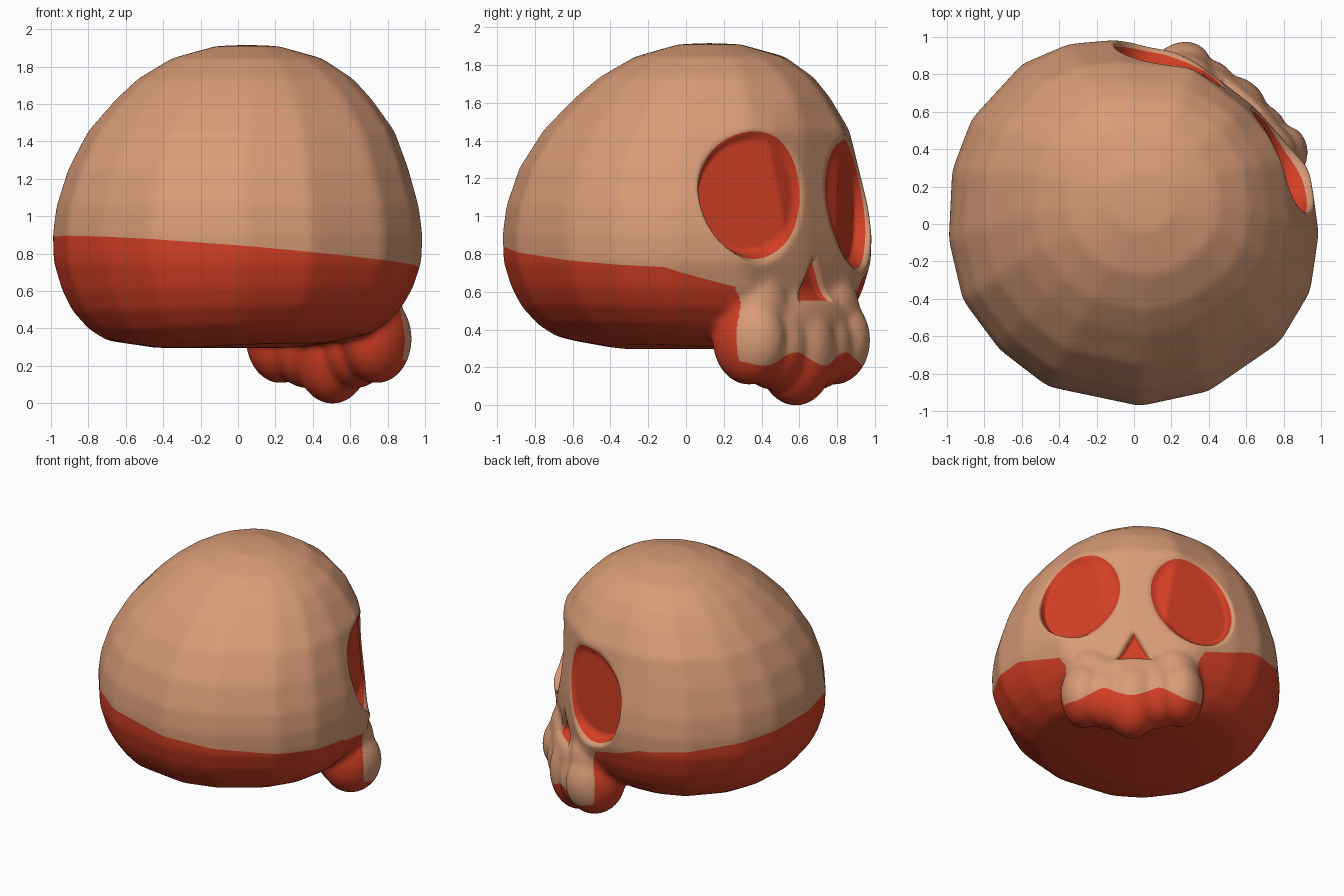
import bpy, bmesh, math
from mathutils import Matrix, Vector

if "Cube" in bpy.data.objects:
    bpy.data.objects.remove(bpy.data.objects["Cube"])

ANGLE = math.radians(49)              # direction the face looks at, from +x
VOXEL = 0.014

# Build space: x = forward (f), y = lateral (l), z = up; rotated at the end.


def smooth01(t):
    t = max(0.0, min(1.0, t))
    return t * t * (3 - 2 * t)


# --- colours
def material(name, rgb):
    m = bpy.data.materials.new(name)
    m.diffuse_color = (*rgb, 1)
    m.use_nodes = True
    m.node_tree.nodes["Principled BSDF"].inputs["Base Color"].default_value = m.diffuse_color
    return m


bone = material("bone_tan", (0.69, 0.33, 0.185))
red = material("deep_red", (0.66, 0.05, 0.018))

# --- cranium: profile (z, radius) swept round a many-sided plan (degrees, radius)
PROFILE = [(.292, .01), (.292, .44), (.33, .70), (.39, .80), (.49, .89), (.6, .945),
           (.75, .99), (.9, .995), (1.05, .975), (1.25, .915), (1.45, .825),
           (1.62, .69), (1.73, .58), (1.84, .405), (1.905, .17), (1.912, .01)]
PLAN = [(-175, 1.0), (-156, 1.007), (-137, .99), (-118, .99), (-88, .98), (-66, .985),
        (-39, 1.01), (-21, 1.015), (-3, .995), (20, 1.0), (45, 1.0), (70, 1.0), (96, .995),
        (110, 1.03), (125, 1.05), (147, 1.04), (163.5, 1.02), (185, 1.0)]


def plan_radius(ang):
    """Distance to the straight-sided plan outline in world direction ang."""
    a = (math.degrees(ang) + 175) % 360 - 175
    for (a0, r0), (a1, r1) in zip(PLAN, PLAN[1:]):
        if a0 <= a <= a1:
            s0, s1 = math.radians(a - a0), math.radians(a1 - a)
            return r0 * r1 * math.sin(s0 + s1) / (r0 * math.sin(s0) + r1 * math.sin(s1))
    return 1.0


def shape(z, r, ang):
    """Cranium point: crown forward, base tilted a little, face flattened."""
    r *= plan_radius(ang + ANGLE)
    t = min(1.25, max(0, (z - 1.2) / .5))
    p = Vector((.10 * t + r * math.cos(ang), .035 * t + r * math.sin(ang), z))
    p.z += .06 * max(0, -p.y) * (1 - smooth01((z - .3) / .5))
    if p.x > .4:
        brow = math.exp(-((z - 1.42) / .2) ** 2 - (p.y / .35) ** 2)
        p.x += .03 * brow * smooth01((p.x - .4) / .3)
    if p.x > .83:
        p.x = .83 + (p.x - .83) * .4
    return p


bm = bmesh.new()
N = 128
rings = [[bm.verts.new(shape(z, r, 2 * math.pi * i / N)) for i in range(N)]
         for z, r in PROFILE]
for a, b in zip(rings, rings[1:]):
    for i in range(N):
        j = (i + 1) % N
        bm.faces.new((a[i], a[j], b[j], b[i]))
bm.faces.new(rings[0][::-1])
bm.faces.new(rings[-1])


# --- upper jaw and tooth lobes: overlapping ellipsoids
def lobe(f, l, z, rf, rl, rz):
    m = Matrix.Translation((f, l, z)) @ Matrix.Diagonal((rf, rl, rz, 1))
    bmesh.ops.create_uvsphere(bm, u_segments=32, v_segments=20, radius=1, matrix=m)


lobe(.77, 0, .29, .215, .21, .30)
lobe(.74, 0, .43, .205, .48, .21)
for s in (-1, 1):
    lobe(.74, s * .34, .34, .215, .165, .24)
    lobe(.76, s * .18, .31, .20, .17, .235)
    lobe(.71, s * .28, .50, .20, .20, .22)

src = bpy.data.meshes.new("skull_source")
bm.to_mesh(src)
bm.free()
skull = bpy.data.objects.new("skull", src)
bpy.context.collection.objects.link(skull)

# fuse everything into one even, smooth skin
rm = skull.modifiers.new("fuse", 'REMESH')
rm.mode = 'VOXEL'
rm.voxel_size = VOXEL
sm = skull.modifiers.new("soften", 'SMOOTH')
sm.factor = .5
sm.iterations = 30
deps = bpy.context.evaluated_depsgraph_get()
me = bpy.data.meshes.new_from_object(skull.evaluated_get(deps))
skull.modifiers.clear()
skull.data = me
me.name = "skull"


# --- face features as distance rules (1 = edge of the feature)
def eye_q(p):
    if p.x < .3:
        return 9
    u, v = abs(p.y - .025) - .39, p.z - (1.085 - .06 * p.y)
    c, k = math.cos(.30), math.sin(.30)           # sockets lean inward at the top
    return math.hypot((u * c + v * k) / .275, (v * c - u * k) / .345)


def nose_q(p):
    if p.x < .5:
        return 9
    v = p.z - .55
    half = .12 * (1 - v / .215)                   # triangle, point up
    return 1 + max(-v, abs(p.y - .015) - half) / .06


def red_field(p):
    """Negative where the surface is red."""
    if p.x > .785 and abs(p.y) < .52 and p.z < .66:
        # jaw front: bone above a wavy tooth line
        base = p.z - .24 + .035 * math.cos(p.y * 2 * math.pi / .4)
    else:
        # underside of the head, rising to the back
        base = p.z - (.80 - .085 * p.x + .035 * p.y - .4 * max(0, p.x - .55))
    return min(base, (eye_q(p) - 1) * .3, (nose_q(p) - 1) * .06)


# --- cut the colour borders into the mesh, then colour each side
me.materials.clear()
me.materials.append(bone)
me.materials.append(red)
bm = bmesh.new()
bm.from_mesh(me)
field = {v: red_field(v.co) for v in bm.verts}
cuts = []
for e in list(bm.edges):
    a, b = e.verts
    ga, gb = field[a], field[b]
    if ga * gb < 0:
        t = max(.04, min(.96, ga / (ga - gb)))
        cuts.append(bmesh.utils.edge_split(e, a, t)[1])
bmesh.ops.connect_verts(bm, verts=cuts)
for f in bm.faces:
    f.material_index = int(red_field(f.calc_center_median()) < 0)
    f.smooth = True

# --- sink the eye sockets to a slanted floor and press in the nose
for v in bm.verts:
    p = v.co
    w, n = smooth01((1.1 - eye_q(p)) / .26), smooth01((1.3 - nose_q(p)) / .6)
    floor = .745 - .58 * (abs(p.y - .025) - .39)
    p.x += w * min(-.03, floor - p.x) - .045 * n

# --- turn the face to its direction and rest on the ground
bmesh.ops.transform(bm, matrix=Matrix.Rotation(ANGLE, 4, 'Z'), verts=bm.verts)
low = min(v.co.z for v in bm.verts)
bmesh.ops.translate(bm, vec=(0, 0, -low), verts=bm.verts)
bm.to_mesh(me)
bm.free()
me.update()
